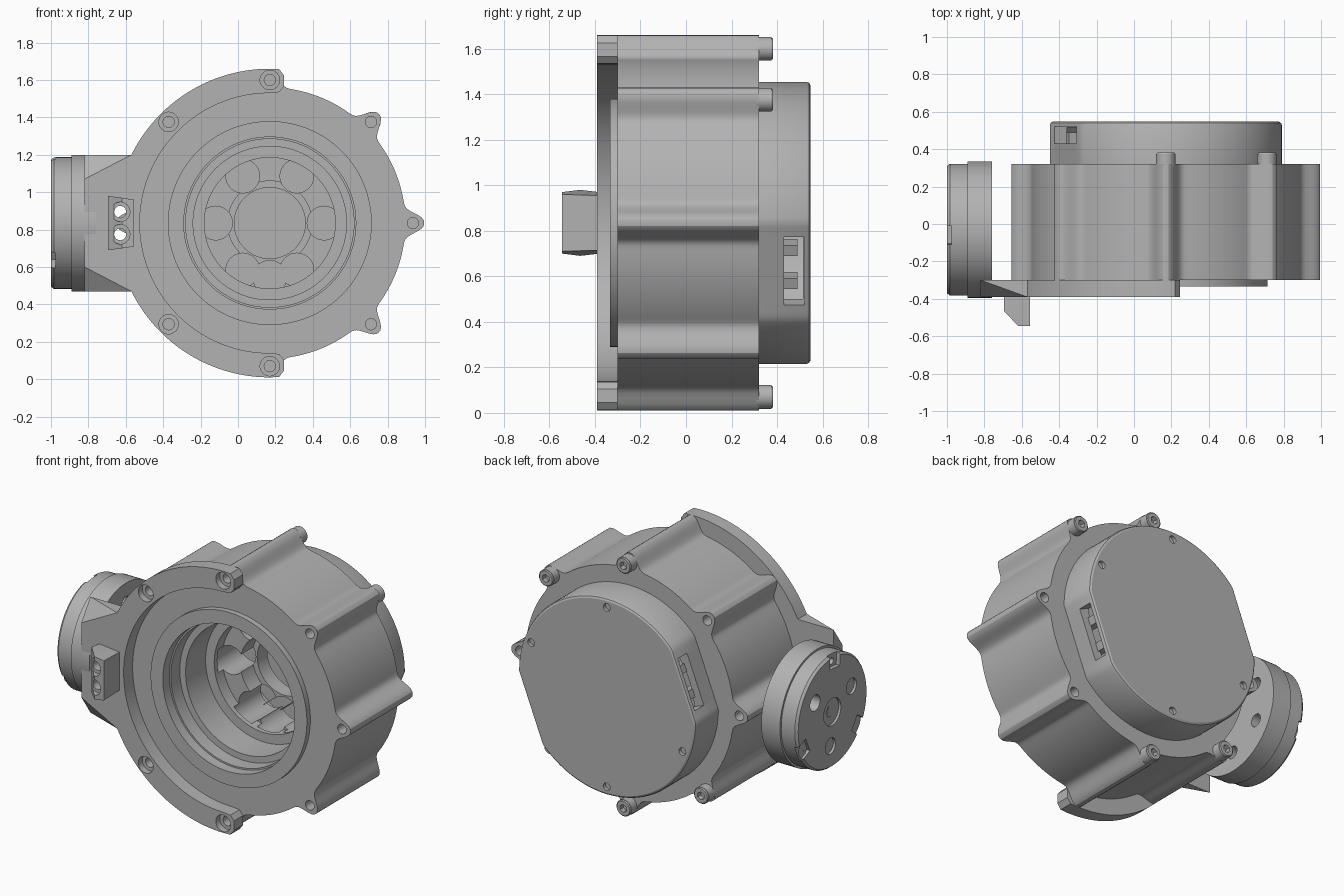
import bpy, bmesh
from math import sin, cos, pi, radians, exp, asin
from mathutils import Matrix, Vector

cube = bpy.data.objects.get("Cube")
if cube:
    bpy.data.objects.remove(cube, do_unlink=True)

CX, CZ = 0.17, 0.835          # main axis, running along y
WY = -0.03                    # side disc axis, running along x
BOLT_R = 0.765

grey = bpy.data.materials.new("machined_grey")
grey.use_nodes = True
grey.diffuse_color = (0.45, 0.45, 0.45, 1)
grey.node_tree.nodes["Principled BSDF"].inputs["Base Color"].default_value = (0.45, 0.45, 0.45, 1)


def finish(name, bm):
    bmesh.ops.recalc_face_normals(bm, faces=bm.faces)
    mesh = bpy.data.meshes.new(name)
    bm.to_mesh(mesh)
    bm.free()
    mesh.materials.append(grey)
    obj = bpy.data.objects.new(name, mesh)
    bpy.context.collection.objects.link(obj)
    return obj


def around(radius, deg):
    """Point on a circle about the main axis, as (x, z)."""
    t = radians(deg)
    return CX + radius * cos(t), CZ + radius * sin(t)


def cyl(name, axis, centre, r, a, b, r2=None, seg=48):
    """Cylinder along x or y from a to b; centre gives the other two coordinates."""
    bm = bmesh.new()
    if axis == 'Y':
        m = Matrix.Translation((centre[0], (a + b) / 2, centre[1])) @ Matrix.Rotation(-pi / 2, 4, 'X')
    else:
        m = Matrix.Translation(((a + b) / 2, centre[0], centre[1])) @ Matrix.Rotation(pi / 2, 4, 'Y')
    bmesh.ops.create_cone(bm, cap_ends=True, segments=seg, radius1=r,
                          radius2=r if r2 is None else r2, depth=b - a, matrix=m)
    return finish(name, bm)


def box(name, centre, size, deg=0):
    bm = bmesh.new()
    m = Matrix.Translation(centre) @ Matrix.Rotation(-radians(deg), 4, 'Y') @ Matrix.Diagonal((*size, 1))
    bmesh.ops.create_cube(bm, size=1, matrix=m)
    return finish(name, bm)


def loft(name, outline, sections):
    """Sweep an (x, z) outline through (y, scale about the main axis) sections."""
    bm = bmesh.new()
    rings = [[bm.verts.new((CX + (x - CX) * s, y, CZ + (z - CZ) * s)) for x, z in outline]
             for y, s in sections]
    n = len(outline)
    for lo, hi in zip(rings, rings[1:]):
        for i in range(n):
            bm.faces.new((lo[i], lo[(i + 1) % n], hi[(i + 1) % n], hi[i]))
    bm.faces.new(rings[0])
    bm.faces.new(rings[-1])
    return finish(name, bm)


def hull(name, points):
    bm = bmesh.new()
    verts = [bm.verts.new(p) for p in points]
    bmesh.ops.convex_hull(bm, input=verts)
    return finish(name, bm)


def combine(obj, tools, operation='DIFFERENCE'):
    bpy.context.view_layer.objects.active = obj
    for tool in tools:
        mod = obj.modifiers.new("cut", 'BOOLEAN')
        mod.operation, mod.object, mod.solver = operation, tool, 'EXACT'
        bpy.ops.object.modifier_apply(modifier=mod.name)
        bpy.data.objects.remove(tool, do_unlink=True)


# Ribbed main housing: eight lugs blended into a round body
def rib_radius(deg):
    d = BOLT_R * radians(abs((deg + 22.5) % 45 - 22.5))
    return 0.725 + 0.1 * exp(-(d / 0.06) ** 2.6)


housing = loft("housing", [around(rib_radius(i), i) for i in range(360)], [(-0.3, 1), (0.32, 1)])
combine(housing, [cyl("register", 'Y', (CX, CZ), 0.545, -0.335, -0.2, seg=128)], 'UNION')
# Stepped bore
bore = [(0.46, -0.4, -0.27), (0.45, -0.3, -0.18), (0.41, -0.2, 0.02),
        (0.35, 0, 0.1), (0.225, 0.05, 0.22), (0.19, 0.15, 0.4)]
cuts = [cyl("bore", 'Y', (CX, CZ), r, a, b, seg=96) for r, a, b in bore]
cuts += [cyl("pocket", 'Y', around(0.29, a), 0.09, 0.05, 0.4) for a in (0, 60, 120, 180, 240, 270, 300)]
for a in range(0, 360, 45):
    cuts += [cyl("lug_hole", 'Y', around(BOLT_R, a), 0.03, y, y + 0.2, seg=24) for y in (-0.4, 0.22)]
combine(housing, cuts)

# Crescent mounting plate with a straight arm
edge = 180 - math_deg if (math_deg := asin(0.365 / 0.825) * 180 / pi) else 0
steps = 40
upper = [(CX + 0.05, CZ + 0.70), (CX + 0.075, CZ + 0.73), (CX + 0.075, CZ + 0.79), (CX + 0.05, CZ + 0.823)]
upper += [around(0.825, 90 + (edge - 90) * i / steps) for i in range(steps + 1)]
upper += [(-0.82, CZ + 0.365)]
outline = upper + [(x, 2 * CZ - z) for x, z in reversed(upper)]
outline += [around(0.695, 270 - 180 * i / 72) for i in range(73)]
plate = loft("mounting_plate", outline, [(-0.39, 1), (-0.3, 1)])
cuts = []
for s in (1, -1):
    corner = Vector((-0.82, -0.39, CZ + s * 0.365))
    offsets = [(0.25, 0, 0), (0, 0, -0.13 * s), (0, 0.09, 0), (-0.1, -0.1, 0.1 * s)]
    cuts.append(hull("corner_slope", [corner + Vector(o) for o in offsets]))
for a in (90, 135, 225, 270):
    cuts += [cyl("bolt_sink", 'Y', around(BOLT_R, a), 0.052, -0.45, -0.35, seg=32),
             cyl("bolt_hole", 'Y', around(BOLT_R, a), 0.03, -0.45, -0.25, seg=24)]
port_z = (CZ - 0.06, CZ + 0.06)
cuts += [cyl("port", 'Y', (-0.63, z), 0.032, -0.5, -0.2, seg=24) for z in port_z]
combine(plate, cuts)

# Sloped connector block with two ports
block = [(-0.695, -0.38, 0.135), (-0.695, -0.465, 0.145), (-0.62, -0.545, 0.135),
         (-0.555, -0.545, 0.125), (-0.555, -0.38, 0.12)]
connector = hull("connector_block", [(x, y, CZ + s * h) for x, y, h in block for s in (1, -1)])
cuts = [cyl("port", 'Y', (-0.63, z), 0.032, -0.6, -0.3, seg=24) for z in port_z]
cuts += [cyl("port_sink", 'Y', (-0.63, z), 0.052, -0.6, -0.5, seg=32) for z in port_z]
combine(connector, cuts)

# Hollow rear cover with two opposite flats, each with a window
FLAT = 158.5
def cover_radius(deg):
    return min(0.62, 0.577 / max(abs(cos(radians(deg - FLAT))), 0.1))


cover = loft("rear_cover", [around(cover_radius(i * 2), i * 2) for i in range(180)],
             [(0.315, 1), (0.53, 1), (0.541, 0.992), (0.547, 0.975)])
cuts = [cyl("cavity", 'Y', (CX, CZ), 0.53, 0.2, 0.515, seg=96),
        box("windows", (CX, 0.475, CZ), (1.5, 0.09, 0.32), FLAT)]
for a in (21, 90, 201, 270):
    cuts += [cyl("screw_sink", 'Y', around(0.565, a), 0.024, 0.525, 0.6, seg=24)]
combine(cover, cuts)

# Socket pins in the cover windows
for side, name in ((FLAT, "right"), (FLAT - 180, "left")):
    for k in (-1, 1):
        x, z = around(0.5, side + 9 * k)
        box(f"socket_pin_{name}_{'upper' if k > 0 else 'lower'}", (x, 0.40, z), (0.08, 0.18, 0.05), side)

# Cap screws at the back of four lugs
for i, a in enumerate((45, 90, 225, 270)):
    p = around(BOLT_R, a)
    screw = cyl(f"cap_screw_{i + 1}", 'Y', p, 0.052, 0.31, 0.375, seg=32)
    combine(screw, [cyl("head_top", 'Y', p, 0.052, 0.37, 0.382, 0.045, 32)], 'UNION')
    combine(screw, [cyl("hex_socket", 'Y', p, 0.025, 0.35, 0.4, seg=6)])

# Side disc: rear flange and stepped front
flange = cyl("disc_flange", 'X', (WY, CZ), 0.365, -0.89, -0.76, seg=96)
combine(flange, [cyl("flange_hole", 'X', (WY + 0.24 * cos(radians(a)), CZ + 0.24 * sin(radians(a))),
                     0.04, -0.82, -0.7, seg=24) for a in range(30, 360, 60)])
disc = cyl("side_disc", 'X', (WY, CZ), 0.352, -0.985, -0.88, seg=96)
combine(disc, [cyl("disc_edge", 'X', (WY, CZ), 0.34, -1, -0.985, 0.352, 96)], 'UNION')
cuts = [cyl("centre_ring", 'X', (WY, CZ), 0.085, -1.1, -0.985, seg=48),
        cyl("centre_hole", 'X', (WY, CZ), 0.04, -1.1, -0.95, seg=6)]
for a in (35, 155, 275):
    t, u = radians(a), radians(a + 60)
    cuts += [cyl("disc_hole", 'X', (WY + 0.21 * cos(t), CZ + 0.21 * sin(t)), 0.05, -1.1, -0.93, seg=32)]
    # Rim notch with a small screw hole
    m = box("rim_notch", (0, 0, 0), (0.05, 0.12, 0.1))
    m.data.transform(Matrix.Translation((-1, WY, CZ)) @ Matrix.Rotation(u, 4, 'X') @ Matrix.Translation((0, 0.33, 0)))
    cuts += [m, cyl("notch_hole", 'X', (WY + 0.305 * cos(u), CZ + 0.305 * sin(u)), 0.02, -1.1, -0.94, seg=16)]
combine(disc, cuts)

# Smooth shading with sharp edges kept
for obj in bpy.context.collection.objects:
    if obj.type == 'MESH' and grey.name in obj.data.materials:
        bpy.ops.object.select_all(action='DESELECT')
        obj.select_set(True)
        bpy.context.view_layer.objects.active = obj
        bpy.ops.object.shade_smooth_by_angle(angle=radians(25))
